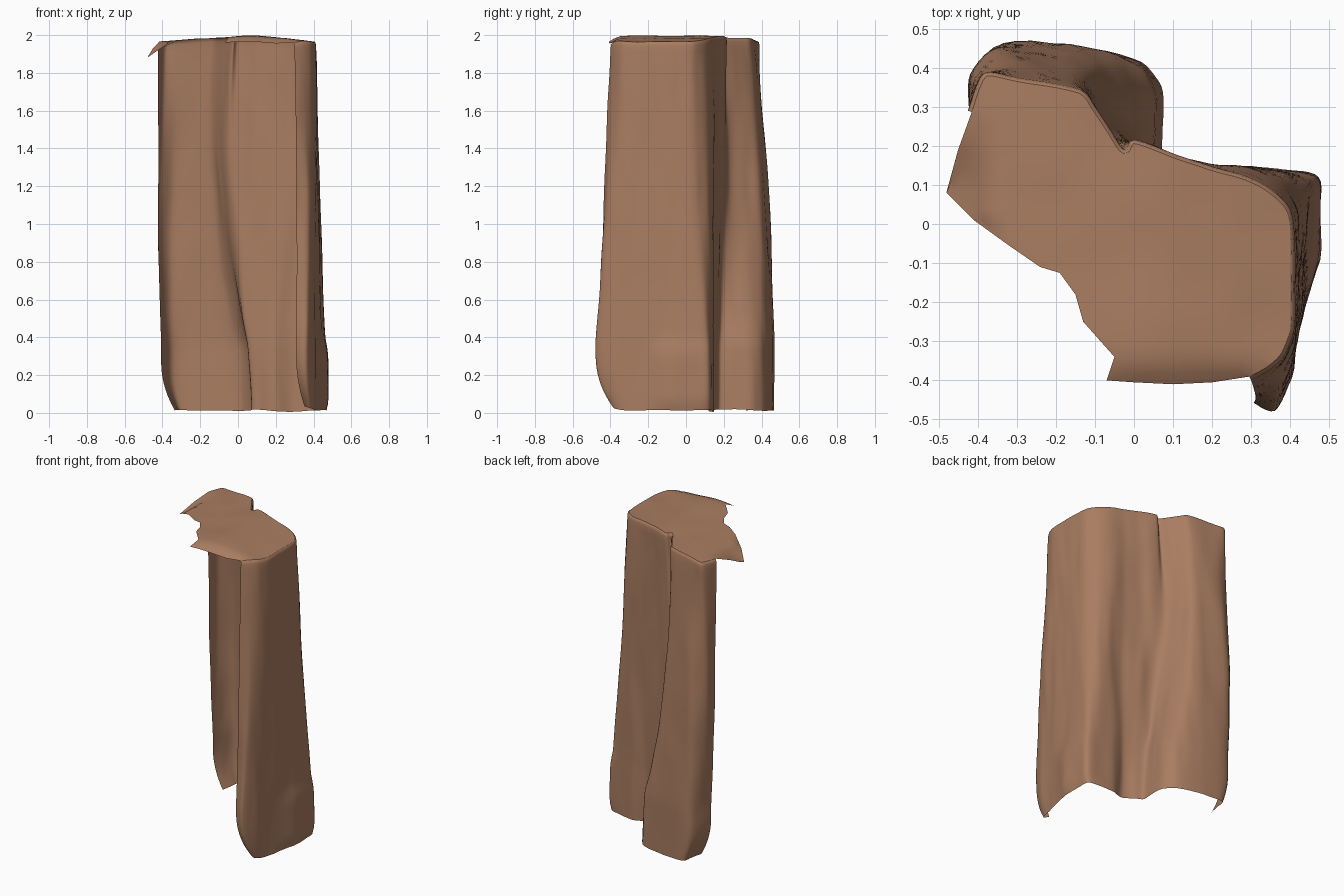
import bpy, math
from mathutils import Vector, noise
from mathutils.geometry import delaunay_2d_cdt

if "Cube" in bpy.data.objects:
    bpy.data.objects.remove(bpy.data.objects["Cube"])

# Plan outlines of the rock wall, from left end round the back to the front right
TOP = [(-.425, .29), (-.385, .385), (-.30, .375), (-.14, .345), (-.10, .30), (-.06, .24),
       (-.025, .19), (0, .215), (.09, .185), (.19, .15), (.28, .125), (.35, .09), (.40, .04),
       (.412, -.05), (.412, -.18), (.41, -.27), (.385, -.335), (.345, -.375), (.30, -.40)]
MID = [(-.425, .30), (-.415, .38), (-.34, .435), (-.19, .415), (-.12, .385), (-.085, .32),
       (-.05, .235), (-.005, .205), (.09, .18), (.20, .15), (.30, .145), (.38, .115), (.42, .06),
       (.43, -.02), (.425, -.14), (.42, -.25), (.405, -.34), (.37, -.415), (.31, -.435)]
LOW = [(-.41, .315), (-.395, .40), (-.34, .462), (-.15, .45), (-.04, .415), (.005, .35),
       (.02, .25), (.03, .185), (.11, .16), (.20, .13), (.29, .145), (.385, .135), (.448, .105),
       (.458, .03), (.45, -.1), (.43, -.24), (.405, -.38), (.365, -.465), (.31, -.452)]
# Ragged open edge of the cap, from the front right back to the left tip
LIP = [(.20, -.405), (.10, -.41), (0, -.405), (-.07, -.40), (-.05, -.34), (-.13, -.25),
       (-.15, -.18), (-.19, -.125), (-.24, -.11), (-.32, -.055), (-.41, .01), (-.48, .08),
       (-.45, .19)]
SUB, ROWS, H = 5, 56, 1.955


def clamp(v):
    return max(0.0, min(1.0, v))


def cap_z(x, y):
    z = 1.981 + .014 * math.exp(-((x - .06) / .15) ** 2)
    z -= .085 * clamp((-.36 - x) / .12) * clamp((.27 - y) / .15)
    z -= .028 * clamp((-.34 - y) / .06) ** 2
    z -= .016 * clamp((x - .25) / .15) + .015 * clamp((-.2 - x) / .2)
    return z + .005 * noise.noise(Vector((x * 6, y * 6, 3)))


def control(k, z):
    """Outline point k at height z: curve through the three outlines."""
    a, b, c, h = 1.95, 1.2, .5, max(z, .35)
    wa = (h - b) * (h - c) / ((a - b) * (a - c))
    wb = (h - a) * (h - c) / ((b - a) * (b - c))
    wc = (h - a) * (h - b) / ((c - a) * (c - b))
    p = Vector(TOP[k]) * wa + Vector(MID[k]) * wb + Vector(LOW[k]) * wc
    t = clamp((.32 - z) / .32) ** 2.5          # foot curls inward at both free ends
    if k < 3:
        p.x += (.075, .07, .04)[k] * t
    if k > 15:
        p.y += (.05, .10, .09)[k - 16] * t
        p.x += (0, .02, .045)[k - 16] * t
    if 4 <= k <= 7:                            # inner corner drifts right at the foot
        p.x += .03 * clamp((.5 - z) / .5)
    if 11 <= k <= 14:                          # swelling low on the right
        p.x += .015 * clamp((.4 - z) / .1) - .015 * clamp((.06 - z) / .06)
    return p


def outline(z):
    ctrl = [control(k, z) for k in range(len(TOP))]
    n, pts = len(ctrl), []
    for s in range((n - 1) * SUB + 1):
        i = min(s // SUB, n - 2)
        t = s / SUB - i
        p0, p1, p2, p3 = (ctrl[max(0, min(n - 1, i + d))] for d in (-1, 0, 1, 2))
        pts.append(p1 + .4 * t * (p2 - p0 + t * (2 * p0 - 5 * p1 + 4 * p2 - p3
                   + t * (3 * (p1 - p2) + p3 - p0))) + .2 * (p2 - p1) * (3 * t * t - 2 * t ** 3))
    return pts


def rough(pts, z):
    """Push the outline in and out with vertically stretched rock ripples."""
    out = []
    for i, p in enumerate(pts):
        d = pts[min(i + 1, len(pts) - 1)] - pts[max(i - 1, 0)]
        nrm = Vector((-d.y, d.x)).normalized()
        q = Vector((p.x * 8, p.y * 8, z * 1.6))
        a = .009 * noise.noise(q) + .004 * noise.noise(q * 2.1)
        out.append(p + nrm * a * clamp((2.0 - z) / .15))
    return out


def make(name, verts, faces, angle):
    me = bpy.data.meshes.new(name)
    me.from_pydata(verts, [], faces)
    me.materials.append(rock)
    ob = bpy.data.objects.new(name, me)
    bpy.context.collection.objects.link(ob)
    bpy.context.view_layer.objects.active = ob
    ob.select_set(True)
    bpy.ops.object.shade_smooth_by_angle(angle=math.radians(angle))
    ob.select_set(False)


rock = bpy.data.materials.new("brown_rock")
rock.diffuse_color = (.40, .205, .12, 1)
rock.use_nodes = True
rock.node_tree.nodes["Principled BSDF"].inputs["Base Color"].default_value = rock.diffuse_color

# Wall: stacked outlines, finished with a rolled top edge
rows = []
for j in range(ROWS + 1):
    f = j / ROWS
    pts = rough(outline(.01 + (H - .01) * f), .01 + (H - .01) * f)
    row = []
    for i, p in enumerate(pts):
        foot = .012 + .012 * noise.noise(Vector((p.x * 5, p.y * 5, 0)))
        foot += .025 * clamp((i / SUB - 15) / 3)
        row.append(Vector((p.x, p.y, foot + (cap_z(p.x, p.y) - .020 - foot) * f)))
    rows.append(row)
last, rim = rows[-1], []
for i, p in enumerate(last):
    d = last[min(i + 1, len(last) - 1)] - last[max(i - 1, 0)]
    q = p + Vector((d.y, -d.x, 0)).normalized() * .010
    rim.append(Vector((q.x, q.y, cap_z(q.x, q.y))))
rows.append([(p * .65 + q * .35) + Vector((0, 0, .008)) for p, q in zip(last, rim)])
rows.append(rim)
w = len(rim)
faces = [(j * w + i, (j + 1) * w + i, (j + 1) * w + i + 1, j * w + i + 1)
         for j in range(len(rows) - 1) for i in range(w - 1)]
make("rock_wall", [v for r in rows for v in r], faces, 70)

# Cap: outline filled with a fine triangulated sheet
edge = [Vector((p.x, p.y)) for p in rim] + [Vector(p) for p in LIP]
n = len(edge)
grid = [Vector((-.5 + .035 * a + .012 * (b % 2), -.45 + .035 * b))
        for a in range(30) for b in range(28)]
grid = [g for g in grid if min((g - e).length for e in edge) > .012]
v2, _, tris, *_ = delaunay_2d_cdt(edge + grid, [(i, (i + 1) % n) for i in range(n)],
                                  [list(range(n))[::-1]], 1, 1e-5)
used = sorted({i for t in tris for i in t})
remap = {o: k for k, o in enumerate(used)}
cap_faces = []
for t in tris:
    a, b, c = (v2[i] for i in t)
    t = [remap[i] for i in t]
    cap_faces.append(t if (b - a).cross(c - a) > 0 else t[::-1])
make("rock_cap", [(v2[i].x, v2[i].y, cap_z(v2[i].x, v2[i].y)) for i in used], cap_faces, 50)
